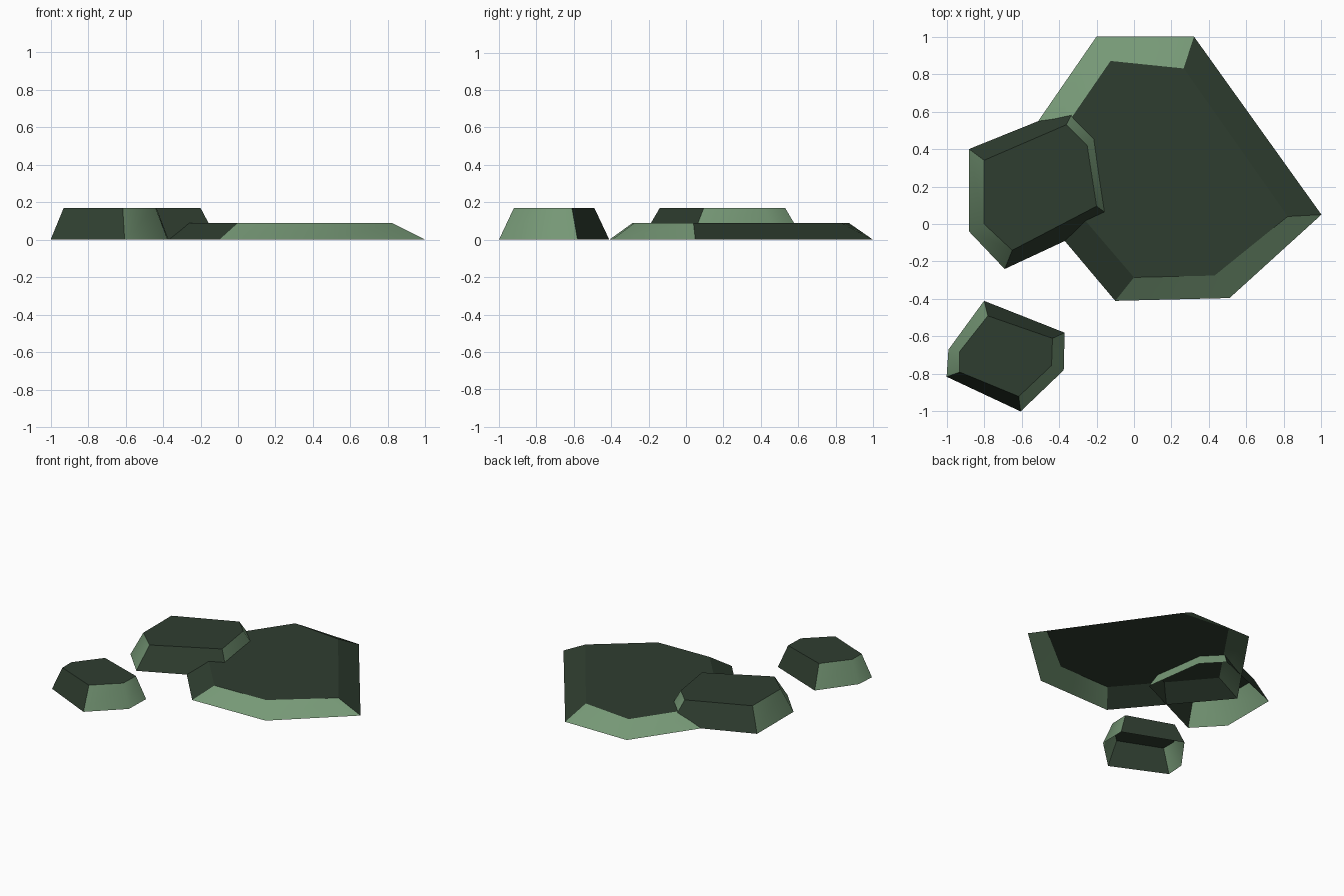
import bpy, bmesh

if "Cube" in bpy.data.objects:
    bpy.data.objects.remove(bpy.data.objects["Cube"])


def material(name, rgb):
    m = bpy.data.materials.new(name)
    m.diffuse_color = (*rgb, 1)
    m.use_nodes = True
    m.node_tree.nodes["Principled BSDF"].inputs["Base Color"].default_value = m.diffuse_color
    return m


DARK = material("dark moss", (0.0284, 0.048, 0.0296))
LIGHT = material("light moss", (0.181, 0.314, 0.181))


def rock(name, base, top, height):
    """Open-bottomed six-sided frustum; outlines run clockwise seen from above.
    Sides 2 and 5 are dark, the other two pairs are light and softly joined."""
    bm = bmesh.new()
    lo = [bm.verts.new((x, y, 0)) for x, y in base]
    hi = [bm.verts.new((x, y, height)) for x, y in top]
    cap = bm.faces.new(hi[::-1])
    cap.smooth = True
    for i in range(6):
        j = (i + 1) % 6
        side = bm.faces.new((lo[j], lo[i], hi[i], hi[j]))
        side.smooth = True
        side.material_index = 0 if i in (2, 5) else 1
    # every edge is hard except the fold inside each light pair
    folds = [{lo[k], hi[k]} for k in (1, 4)]
    for e in bm.edges:
        e.smooth = set(e.verts) in folds
    me = bpy.data.meshes.new(name)
    bm.to_mesh(me)
    bm.free()
    me.materials.append(DARK)
    me.materials.append(LIGHT)
    ob = bpy.data.objects.new(name, me)
    bpy.context.collection.objects.link(ob)
    return ob


# wide flat slab
rock("large_slab",
     [(-.69, .29), (-.20, 1.0), (.32, 1.0), (1.0, .05), (.51, -.395), (-.10, -.41)],
     [(-.51, .31), (-.125, .87), (.265, .83), (.82, .04), (.43, -.275), (0, -.285)],
     .09)

# taller stone overlapping the slab
rock("medium_stone",
     [(-.69, -.24), (-.88, -.04), (-.88, .40), (-.31, .63), (-.175, .49), (-.11, .03)],
     [(-.65, -.14), (-.80, 0), (-.80, .34), (-.36, .53), (-.25, .42), (-.20, .095)],
     .17)

# separate small stone at the front left
rock("small_stone",
     [(-1.0, -.815), (-.99, -.67), (-.80, -.41), (-.37, -.58), (-.375, -.78), (-.605, -1.0)],
     [(-.93, -.79), (-.93, -.68), (-.78, -.49), (-.435, -.61), (-.44, -.755), (-.615, -.92)],
     .17)
